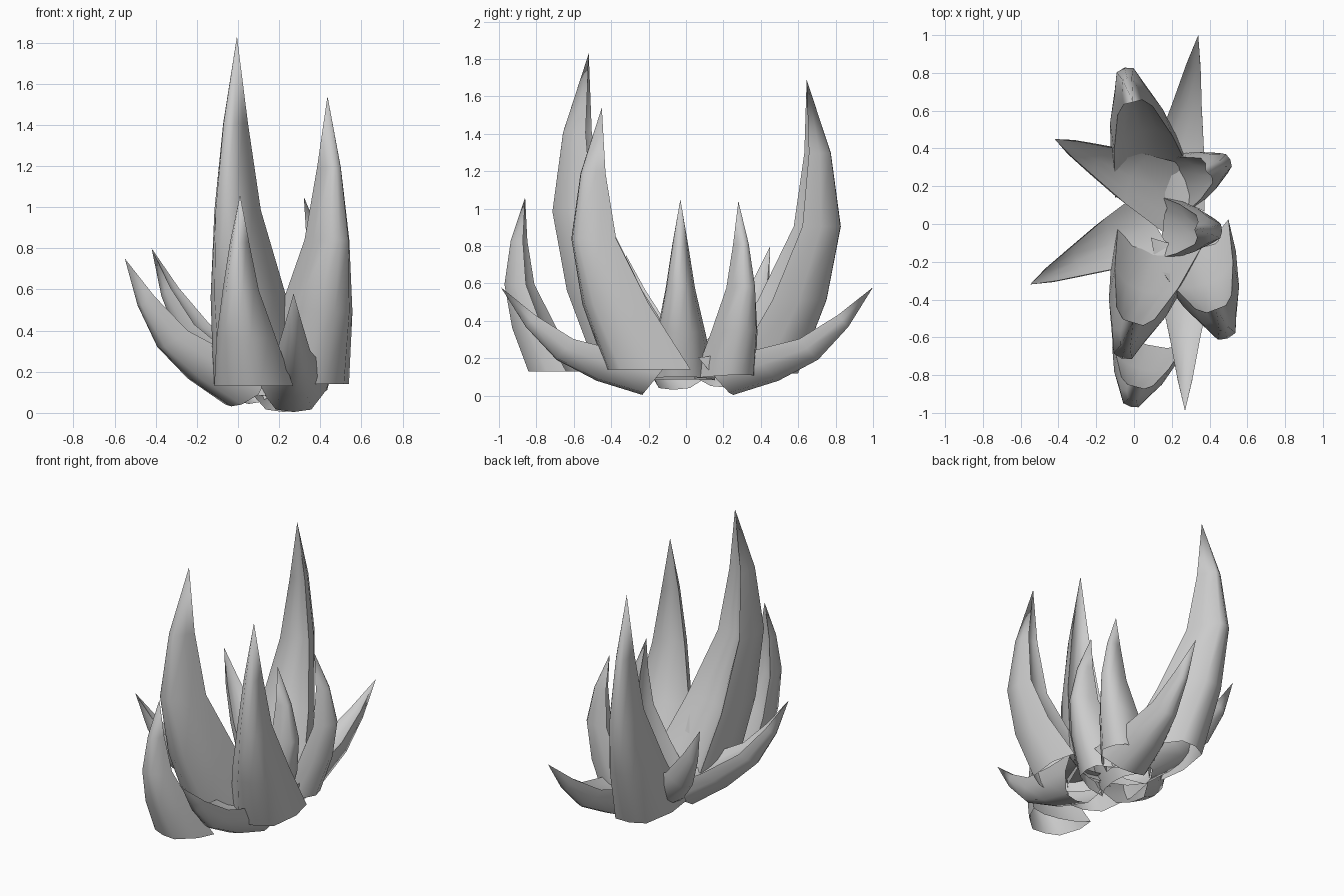
import bpy
import bmesh
from math import radians
from mathutils import Matrix, Vector

cube = bpy.data.objects.get("Cube")
if cube:
    bpy.data.objects.remove(cube, do_unlink=True)

# Single plain grey material
grey = bpy.data.materials.new("leaf_grey")
grey.use_nodes = True
colour = (0.6, 0.6, 0.6, 1)
grey.diffuse_color = colour
grey.node_tree.nodes["Principled BSDF"].inputs["Base Color"].default_value = colour

# Leaf cross-section: (across, depth), with a shallow flat channel on the inner side
SECTION = [(-1, 0), (-0.9, 0.45), (-0.48, 0.94), (0, 1),
           (0.48, 0.94), (0.9, 0.45), (1, 0),
           (0.55, 0.16), (0, 0.2), (-0.55, 0.16)]
# Rings up a unit leaf: (height, inner edge, outer spine, half width)
RINGS = [(0, 0, 0.27, 0.16), (0.25, 0.155, 0.37, 0.12),
         (0.5, 0.27, 0.42, 0.072), (0.75, 0.30, 0.385, 0.038)]
TIP = Vector((0.30, 0, 1))


def make_leaf(name, tip, azimuth, tilt, size, width=1.0):
    """Curved tapering leaf with an open base, leaned outward and placed by its tip."""
    bm = bmesh.new()
    rings = []
    for height, inner, outer, half in RINGS:
        rings.append([bm.verts.new((inner + v * (outer - inner), u * half * width, height))
                      for u, v in SECTION])
    point = bm.verts.new(TIP)
    count = len(SECTION)
    for i in range(count):
        j = (i + 1) % count
        for low, high in zip(rings, rings[1:]):
            bm.faces.new((low[i], low[j], high[j], high[i]))
        bm.faces.new((rings[-1][i], rings[-1][j], point))
    turn = (Matrix.Rotation(radians(azimuth), 4, 'Z')
            @ Matrix.Rotation(radians(tilt), 4, 'Y')
            @ Matrix.Scale(size, 4))
    bm.transform(Matrix.Translation(Vector(tip) - turn @ TIP) @ turn)
    bmesh.ops.recalc_face_normals(bm, faces=bm.faces)
    mesh = bpy.data.meshes.new(name)
    bm.to_mesh(mesh)
    bm.free()
    mesh.materials.append(grey)
    leaf = bpy.data.objects.new(name, mesh)
    bpy.context.collection.objects.link(leaf)
    bpy.ops.object.select_all(action='DESELECT')
    leaf.select_set(True)
    bpy.context.view_layer.objects.active = leaf
    bpy.ops.object.shade_smooth_by_angle(angle=radians(65))


# Tall upright leaves
make_leaf("tall_front_leaf", (-0.005, -0.52, 1.83), -107, 0, 1.69, 0.87)
make_leaf("tall_left_leaf", (0.435, -0.45, 1.54), -69, 0, 1.40, 1.03)
make_leaf("tall_back_leaf", (-0.005, 0.645, 1.69), 104, 0, 1.57, 0.85)

# Short upright leaves
make_leaf("short_front_leaf", (0.01, -0.86, 1.06), -105, 0, 0.93, 1.3)
make_leaf("short_left_leaf", (0.32, -0.03, 1.05), -3, -4, 0.95, 1.15)
make_leaf("short_back_left_leaf", (0.38, 0.28, 1.04), 25, -4, 0.93, 1.1)

# Spreading leaves
make_leaf("spread_front_leaf", (0.27, -0.99, 0.58), -90, 51, 0.95, 1.18)
make_leaf("spread_back_leaf", (0.34, 1.00, 0.58), 81, 51, 0.95, 1.18)
make_leaf("spread_front_right_leaf", (-0.55, -0.32, 0.75), -154, 37, 0.92, 1.3)
make_leaf("spread_back_right_leaf", (-0.42, 0.45, 0.80), 154, 33, 0.92, 1.3)
